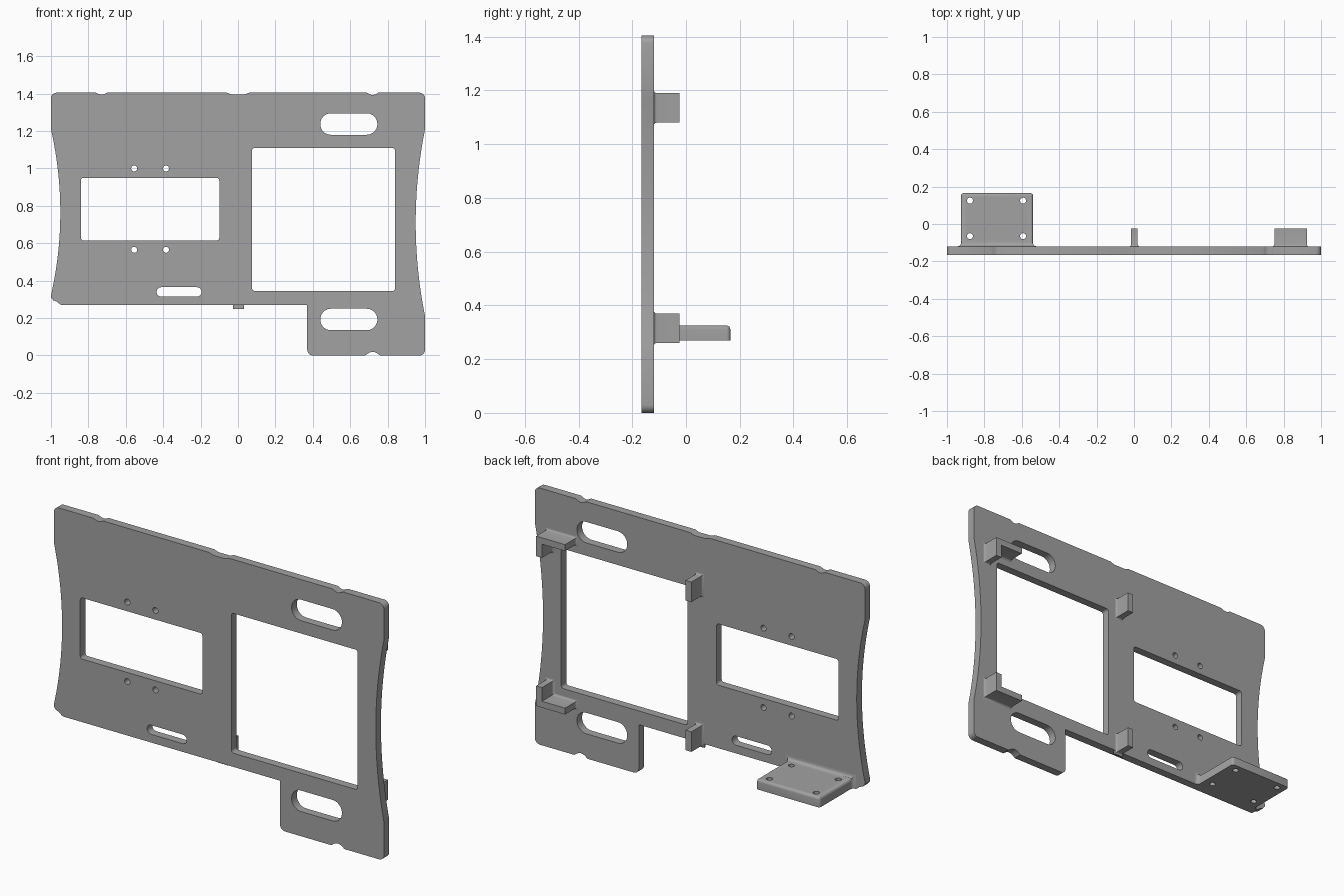
import bpy, bmesh, math
from mathutils import Vector

if "Cube" in bpy.data.objects:
    bpy.data.objects.remove(bpy.data.objects["Cube"])

grey = bpy.data.materials.new("plain grey")
grey.diffuse_color = (0.36, 0.36, 0.36, 1)
grey.use_nodes = True
grey.node_tree.nodes["Principled BSDF"].inputs["Base Color"].default_value = grey.diffuse_color

BACK = -0.12  # rear face of the plate


def finish(ob):
    ob.data.materials.clear()
    ob.data.materials.append(grey)
    bpy.ops.object.select_all(action='DESELECT')
    ob.select_set(True)
    bpy.context.view_layer.objects.active = ob
    bpy.ops.object.shade_smooth_by_angle(angle=math.radians(35))


def arc(cx, cz, r, a0, a1, n=6):
    return [(cx + r * math.cos(math.radians(a0 + (a1 - a0) * i / n)),
             cz + r * math.sin(math.radians(a0 + (a1 - a0) * i / n))) for i in range(n + 1)]


def round_rect(x0, x1, z0, z1, r, n=6):
    return (arc(x1 - r, z1 - r, r, 0, 90, n) + arc(x0 + r, z1 - r, r, 90, 180, n)
            + arc(x0 + r, z0 + r, r, 180, 270, n) + arc(x1 - r, z0 + r, r, 270, 360, n))


def waist(sign, z0, z1, depth=0.05, n=24):
    # concave side edge from z0 to z1
    return [(sign * (1 - depth * (1 - (2 * i / n - 1) ** 2)), z0 + (z1 - z0) * i / n)
            for i in range(n + 1)]


def notch(cx, z, half, depth, n=8):
    # shallow scoop, listed from left to right
    return [(cx - half + 2 * half * i / n, z + depth * math.sin(math.pi * i / n)) for i in range(n + 1)]


# plate outline, counter-clockwise
TOP, R = 1.405, 0.03
outline = [(-1, 0.31), (-0.988, 0.295), (-0.968, 0.287), (-0.95, 0.272), (-0.94, 0.27), (0.37, 0.27)]
outline += arc(0.37 + R, R, R, 180, 270) + notch(0.72, 0, 0.04, 0.02) + arc(1 - R, R, R, 270, 360)
outline += waist(1, 0.21, 1.21) + arc(1 - R, TOP - R, R, 0, 90)
outline += notch(0.72, TOP, 0.03, -0.012)[::-1]
outline += [(0.06, TOP), (0.035, TOP - 0.009), (-0.035, TOP - 0.009), (-0.06, TOP)]
outline += notch(-0.73, TOP, 0.03, -0.01)[::-1]
outline += arc(-1 + R, TOP - R, R, 90, 180) + waist(-1, 0.32, 1.21)[::-1]

# windows, slots and screw holes
holes = [round_rect(0.075, 0.84, 0.345, 1.11, 0.015),
         round_rect(-0.84, -0.1, 0.615, 0.95, 0.015),
         round_rect(0.44, 0.745, 1.18, 1.295, 0.057, 10),
         round_rect(0.44, 0.745, 0.135, 0.25, 0.057, 10),
         round_rect(-0.435, -0.195, 0.315, 0.365, 0.0245)]
for x in (-0.555, -0.385):
    for z in (0.565, 1.0):
        holes.append(arc(x, z, 0.016, 0, 360, 20)[:-1])

cu = bpy.data.curves.new("plate", 'CURVE')
cu.dimensions = '2D'
cu.fill_mode = 'BOTH'
cu.extrude = 0.0225
for loop in [outline] + holes:
    sp = cu.splines.new('POLY')
    sp.points.add(len(loop) - 1)
    for p, (x, z) in zip(sp.points, loop):
        p.co = (x, z, 0, 1)
    sp.use_cyclic_u = True
plate = bpy.data.objects.new("plate", cu)
bpy.context.collection.objects.link(plate)
plate.rotation_euler.x = math.pi / 2
plate.location.y = -0.1425
bpy.context.view_layer.objects.active = plate
plate.select_set(True)
bpy.ops.object.convert(target='MESH')
plate = bpy.context.view_layer.objects.active
bm = bmesh.new()
bm.from_mesh(plate.data)
bmesh.ops.remove_doubles(bm, verts=bm.verts, dist=1e-5)
bmesh.ops.recalc_face_normals(bm, faces=bm.faces)
bm.to_mesh(plate.data)
bm.free()
finish(plate)


def flared(name, pts, y_end, fillet, floor=None, bevel=0):
    """Right-angled profile (counter-clockwise x,z) pushed backward, with a fillet at the plate."""
    n = len(pts)
    P = [Vector(p) for p in pts]
    normal = []
    for i in range(n):
        d = (P[(i + 1) % n] - P[i]).normalized()
        normal.append(Vector((d.y, -d.x)))
    steps = [(BACK - 0.01, fillet)]
    for k in range(5):
        a = math.pi / 2 * k / 4
        steps.append((BACK + fillet * (1 - math.cos(a)), fillet * (1 - math.sin(a))))
    steps.append((y_end, 0))
    bm = bmesh.new()
    rings = []
    for y, off in steps:
        ring = []
        for i in range(n):
            q = P[i] + off * (normal[i - 1] + normal[i])
            z = q.y if floor is None else max(q.y, floor)
            ring.append(bm.verts.new((q.x, y, z)))
        rings.append(ring)
    for a, b in zip(rings, rings[1:]):
        for i in range(n):
            j = (i + 1) % n
            bm.faces.new((a[i], a[j], b[j], b[i]))
    bm.faces.new(rings[0])
    bm.faces.new(rings[-1])
    bmesh.ops.recalc_face_normals(bm, faces=bm.faces)
    if bevel:
        low = min(p[1] for p in pts)
        edges = [e for e in bm.edges
                 if any(v.co.y > y_end - 1e-4 for v in e.verts)
                 and any(v.co.z > low + 1e-4 for v in e.verts)]
        bmesh.ops.bevel(bm, geom=edges, offset=bevel, segments=4, profile=0.5, affect='EDGES')
    me = bpy.data.meshes.new(name)
    bm.to_mesh(me)
    bm.free()
    ob = bpy.data.objects.new(name, me)
    bpy.context.collection.objects.link(ob)
    finish(ob)
    return ob


# clips around the large window, mirrored about its mid height
MID = 0.725
for label, s in (("upper", 1), ("lower", -1)):
    corner = [(0.75, 0.43), (0.89, 0.43), (0.89, 0.355), (0.925, 0.355), (0.925, 0.465), (0.75, 0.465)]
    tab = [(-0.015, 0.355), (0.02, 0.355), (0.02, 0.465), (-0.015, 0.465)]
    for name, prof in (("corner_clip", corner), ("side_tab", tab)):
        prof = [(x, MID + s * z) for x, z in prof][::s]
        flared(label + "_" + name, prof, -0.025, 0.011)

# rear shelf with four screw holes
shelf = flared("shelf", [(-0.925, 0.27), (-0.54, 0.27), (-0.54, 0.325), (-0.925, 0.325)],
               0.165, 0.02, floor=0.27, bevel=0.014)
bm = bmesh.new()
for x in (-0.877, -0.593):
    for y in (-0.065, 0.125):
        ret = bmesh.ops.create_cone(bm, cap_ends=True, segments=20, radius1=0.016, radius2=0.016, depth=0.3)
        bmesh.ops.translate(bm, verts=ret["verts"], vec=(x, y, 0.3))
me = bpy.data.meshes.new("shelf_hole_cutter")
bm.to_mesh(me)
bm.free()
cutter = bpy.data.objects.new("shelf_hole_cutter", me)
bpy.context.collection.objects.link(cutter)
mod = shelf.modifiers.new("holes", 'BOOLEAN')
mod.operation = 'DIFFERENCE'
mod.solver = 'EXACT'
mod.object = cutter
bpy.context.view_layer.objects.active = shelf
# move the cut ahead of the smoothing step, then bake it
bpy.ops.object.modifier_move_to_index(modifier="holes", index=0)
bpy.ops.object.modifier_apply(modifier="holes")
bpy.data.objects.remove(cutter)
finish(shelf)
